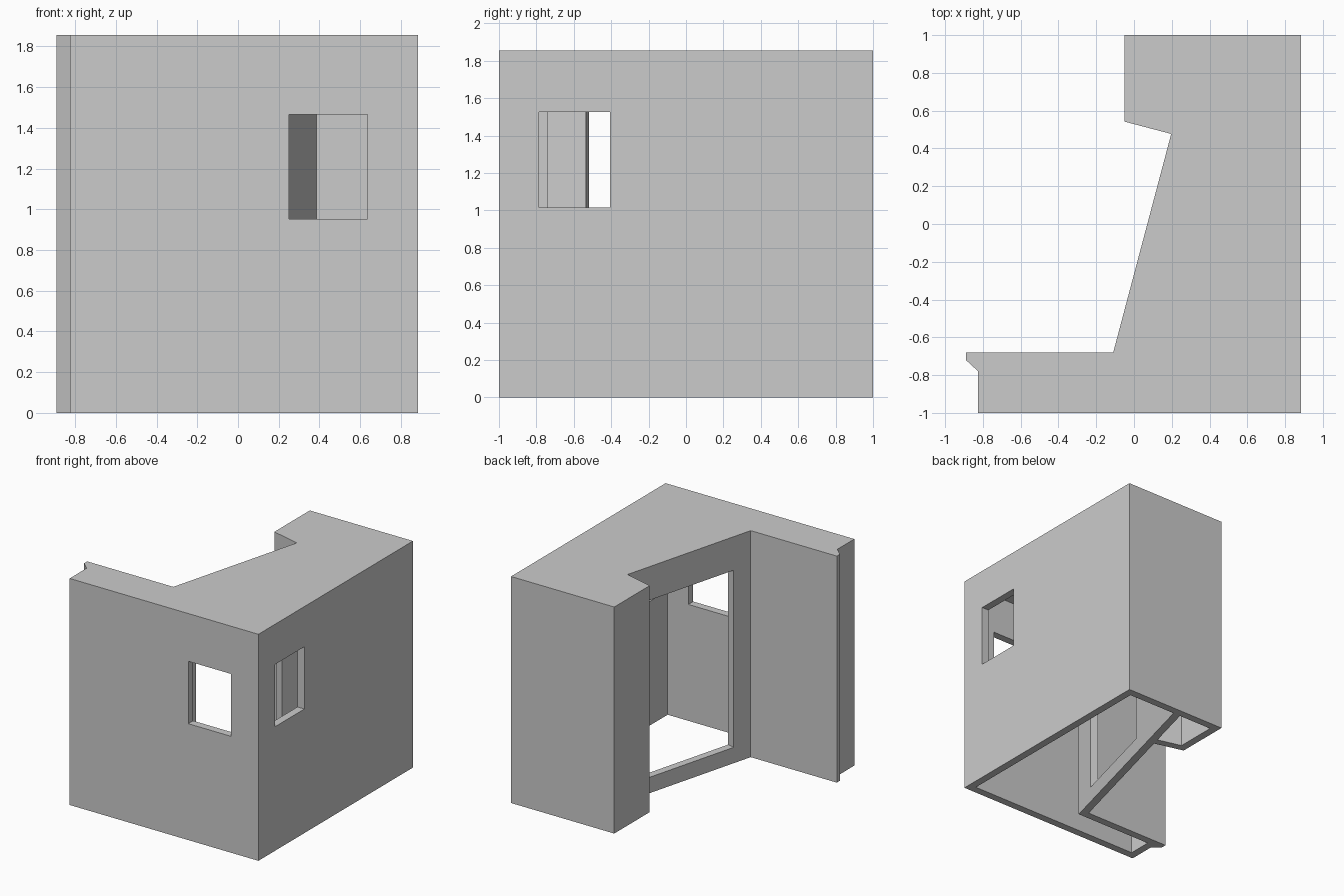
import bpy
import bmesh
from mathutils import Vector

cube = bpy.data.objects.get("Cube")
if cube:
    bpy.data.objects.remove(cube, do_unlink=True)

HEIGHT = 1.855
WALL = 0.063

plaster = bpy.data.materials.new("plain_grey")
plaster.use_nodes = True
grey = (0.6, 0.6, 0.6, 1)
plaster.diffuse_color = grey
plaster.node_tree.nodes["Principled BSDF"].inputs["Base Color"].default_value = grey


def prism(name, outline, low, high):
    """Extrude a floor plan outline between two heights."""
    mesh = bpy.data.meshes.new(name)
    bm = bmesh.new()
    base = bm.faces.new([bm.verts.new((p[0], p[1], low)) for p in outline])
    top = bmesh.ops.extrude_face_region(bm, geom=[base])["geom"]
    verts = [v for v in top if isinstance(v, bmesh.types.BMVert)]
    bmesh.ops.translate(bm, verts=verts, vec=(0, 0, high - low))
    bmesh.ops.recalc_face_normals(bm, faces=bm.faces)
    bm.to_mesh(mesh)
    bm.free()
    mesh.materials.append(plaster)
    obj = bpy.data.objects.new(name, mesh)
    bpy.context.scene.collection.objects.link(obj)
    return obj


def rect(x0, x1, y0, y1):
    return [(x0, y0), (x1, y0), (x1, y1), (x0, y1)]


def cut(target, cutter):
    """Subtract a cutter from the target, then discard it."""
    cutter.hide_render = True
    mod = target.modifiers.new(cutter.name, 'BOOLEAN')
    mod.operation = 'DIFFERENCE'
    mod.solver = 'EXACT'
    mod.object = cutter
    bpy.context.view_layer.objects.active = target
    bpy.ops.object.modifier_apply(modifier=mod.name)
    bpy.data.objects.remove(cutter, do_unlink=True)


# Slanted wall frame: distance along the wall, depth into the room
start = Vector((-0.11, -0.68))
end = Vector((0.197, 0.477))
along = (end - start).normalized()
inward = Vector((along.y, -along.x))


def slant(s, d):
    return start + along * s + inward * d


def slant_at(y, d):
    """Point on the slanted wall line, at depth d, with the given y."""
    origin = start + inward * d
    return origin + along * ((y - origin.y) / along.y)


# Outer body with roof
left, right, front, back = -0.825, 0.885, -1, 1
body = prism("house_shell", [
    (left, front), (right, front), (right, back), (-0.05, back),
    (-0.05, 0.542), end, start, (-0.89, -0.68), (-0.89, -0.72), (left, -0.78),
], 0, HEIGHT)

# Main room with its side wing, open underneath
ceiling = HEIGHT - WALL
cut(body, prism("room_space", [
    (left + WALL, front + WALL), (right - WALL, front + WALL),
    (right - WALL, back - WALL), slant_at(back - WALL, WALL),
    slant_at(-0.68 - WALL, WALL), (left + WALL, -0.68 - WALL),
], -0.1, ceiling))

# Back closet behind the slanted wall
length = (end - start).length
cut(body, prism("closet_space", [
    (-0.05 + WALL, 0.591), slant(length + WALL, 0),
    slant_at(back - WALL, 0), (-0.05 + WALL, back - WALL),
], -0.1, ceiling))

# Windows and the wide doorway
cut(body, prism("front_window", rect(0.25, 0.635, -1.1, -0.85), 0.953, 1.464))
cut(body, prism("side_window", rect(0.75, 1, -0.785, -0.405), 1.016, 1.526))
cut(body, prism("doorway", [
    slant(0.166, -0.05), slant(1, -0.05), slant(1, 0.12), slant(0.166, 0.12),
], 0.13, 1.58))
